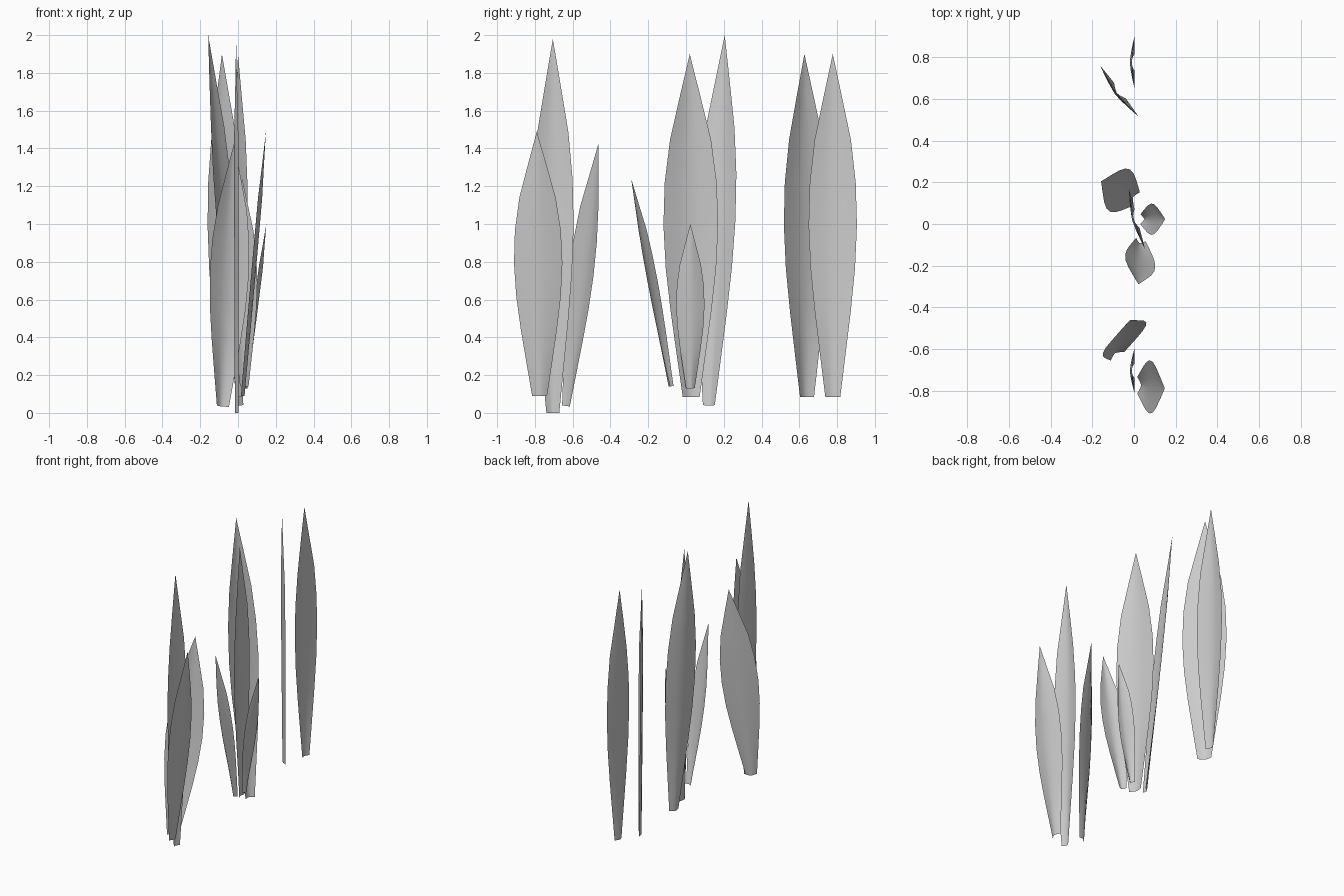
import bpy, math
from mathutils import Vector

if "Cube" in bpy.data.objects:
    bpy.data.objects.remove(bpy.data.objects["Cube"])

# Half-width of a blade along its length, as a fraction of the widest point
PROFILE = [(0, .31), (.125, .53), (.25, .745), (.375, .92), (.5, 1), (.625, .95),
           (.75, .75), (.875, .38), (1, 0)]
COLS = 6


def leaf(name, base, tip, half, angle, bulge=0.023):
    """Channelled blade from base to tip; angle = heading of the bulging back side."""
    base, tip = Vector(base), Vector(tip)
    axis = (tip - base).normalized()
    out = Vector((math.cos(math.radians(angle)), math.sin(math.radians(angle)), 0))
    side = axis.cross(out).normalized()
    out = side.cross(axis)
    verts, faces = [], []
    for t, w in PROFILE[:-1]:
        depth = bulge * (0.75 + 0.25 * w) * min(1, (1 - t) * 4)
        for c in range(COLS + 1):
            u = 2 * c / COLS - 1
            verts.append(base.lerp(tip, t) + side * (u * w * half)
                         + out * depth * (0.5 - abs(u) ** 1.4))
    verts.append(tip)
    rows, n = len(PROFILE) - 1, COLS + 1
    for r in range(rows - 1):
        for c in range(COLS):
            a = r * n + c
            faces.append((a, a + 1, a + n + 1, a + n))
    last = (rows - 1) * n
    faces += [(last + c, last + c + 1, len(verts) - 1) for c in range(COLS)]
    mesh = bpy.data.meshes.new(name)
    mesh.from_pydata(verts, [], faces)
    mesh.shade_smooth()
    ob = bpy.data.objects.new(name, mesh)
    bpy.context.collection.objects.link(ob)


# Front clump
leaf("front_leaf_tall", (-.007, -.705, 0), (-.01, -.705, 1.98), .11, 180)
leaf("front_leaf_right", (.025, -.775, .09), (.148, -.79, 1.49), .128, 0)
leaf("front_leaf_left", (-.085, -.628, .035), (-.02, -.462, 1.43), .122, 122)
# Middle clump
leaf("middle_leaf_tall", (.005, .025, .085), (0, .02, 1.9), .15, 195)
leaf("middle_leaf_back", (.005, .125, .04), (-.158, .205, 2.0), .112, 155)
leaf("middle_leaf_short", (.04, .023, .13), (.15, .023, 1.0), .075, 0)
leaf("middle_leaf_front", (.03, -.083, .14), (.022, -.29, 1.24), .077, 250)
# Back clump
leaf("back_leaf_wide", (-.075, .635, .085), (-.085, .627, 1.9), .15, 217)
leaf("back_leaf_straight", (-.007, .777, .085), (-.01, .777, 1.9), .128, 180)
